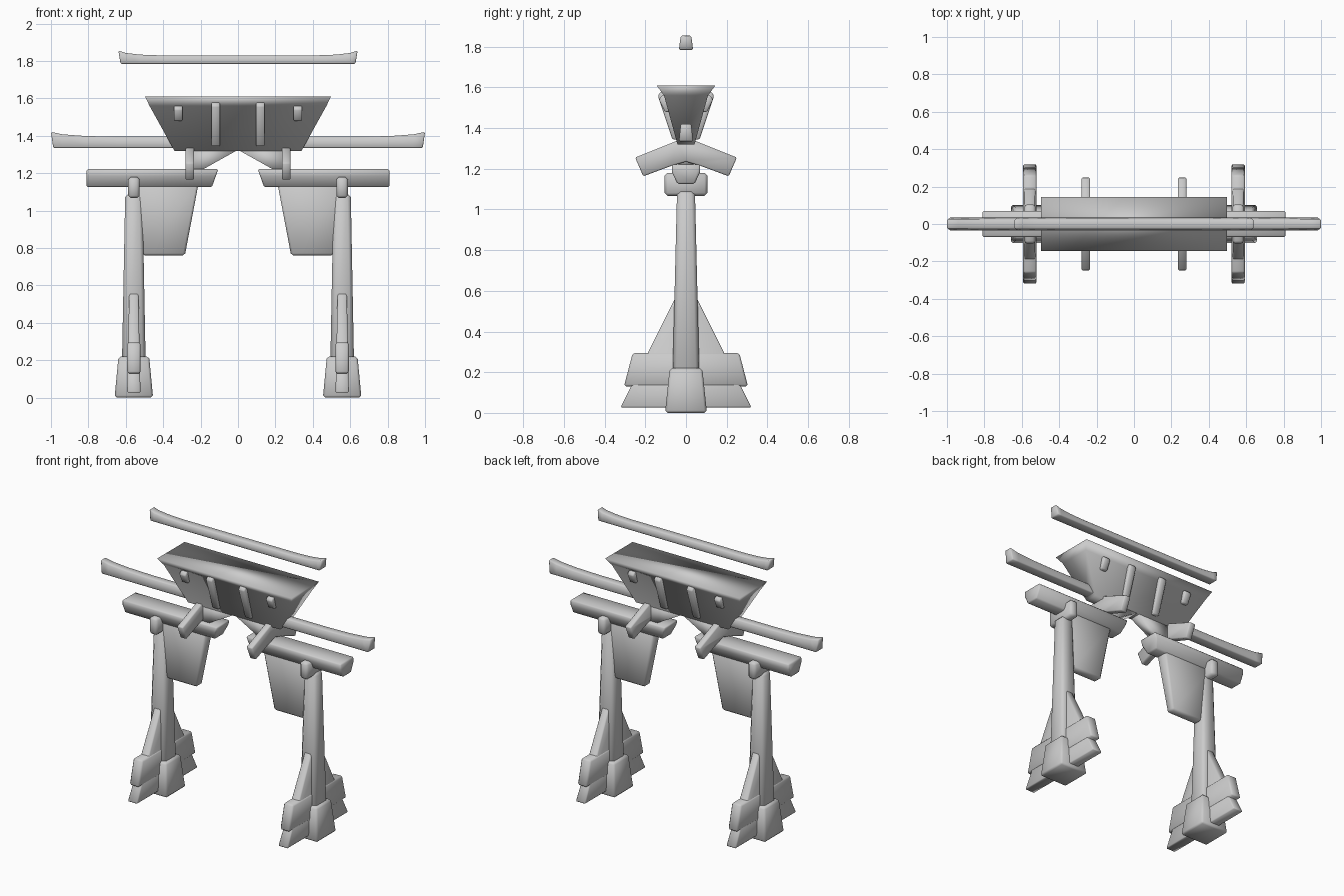
import bpy
import bmesh

if "Cube" in bpy.data.objects:
    bpy.data.objects.remove(bpy.data.objects["Cube"], do_unlink=True)

GREY = (0.6, 0.6, 0.6, 1.0)
stone = bpy.data.materials.new("stone_grey")
stone.use_nodes = True
stone.diffuse_color = GREY
stone.node_tree.nodes["Principled BSDF"].inputs["Base Color"].default_value = GREY


def loft(name, rings, bevel=0.0):
    """Skin matching rings of points and cap both ends."""
    bm = bmesh.new()
    loops = [[bm.verts.new(p) for p in ring] for ring in rings]
    for a, b in zip(loops, loops[1:]):
        for i in range(len(a)):
            j = (i + 1) % len(a)
            bm.faces.new((a[i], a[j], b[j], b[i]))
    bm.faces.new(loops[0][::-1])
    bm.faces.new(loops[-1])
    bmesh.ops.recalc_face_normals(bm, faces=bm.faces)
    for f in bm.faces:
        f.smooth = True
    mesh = bpy.data.meshes.new(name)
    bm.to_mesh(mesh)
    bm.free()
    mesh.materials.append(stone)
    obj = bpy.data.objects.new(name, mesh)
    bpy.context.collection.objects.link(obj)
    if bevel:
        mod = obj.modifiers.new("soft_edges", "BEVEL")
        mod.width = bevel
        mod.segments = 1
    return obj


def taper(name, x, levels, bevel=0.0):
    """Rectangular column from levels of (z, half width, half depth)."""
    return loft(name, [[(x - w, -d, z), (x + w, -d, z), (x + w, d, z), (x - w, d, z)]
                       for z, w, d in levels], bevel)


def slab(name, x, half, outline, bevel=0.0):
    """Side outline of (y, z) points extruded across x."""
    return loft(name, [[(x + s * half, y, z) for y, z in outline] for s in (-1, 1)], bevel)


def symmetric(points):
    """Complete half an outline, mirrored in y."""
    return points + [(-y, z) for y, z in reversed(points) if y]


def swept_beam(name, half, z, height):
    """Long beam whose top lifts toward both ends."""
    rings = []
    stations = [(1.0, 0.026), (0.94, 0.013), (0.82, 0.004), (0.65, 0.0)]
    for side, order in ((-1, stations), (1, stations[::-1])):
        for t, lift in order:
            top = side * half * t
            low = top - side * (0.012 if t == 1 else 0)
            rings.append([(low, -0.035, z), (low, 0.035, z),
                          (top, 0.026, z + height + lift), (top, -0.026, z + height + lift)])
    loft(name, rings, 0.006)


# Long beams: the floating ridge and the one through the tablet
swept_beam("ridge_beam", 0.64, 1.785, 0.045)
swept_beam("middle_beam", 1.0, 1.335, 0.06)

# Flared central tablet
taper("central_tablet", 0, [(1.32, 0.34, 0.042), (1.56, 0.473, 0.108), (1.61, 0.497, 0.145)])

# Raised ribs on both faces of the tablet, leaning with its walls
for face, front in (("front", -1), ("back", 1)):
    for x, low, high in ((0.12, 1.345, 1.578), (0.32, 1.48, 1.56)):
        for side in (-1, 1):
            depth = [0.042 + (z - 1.32) * 0.275 for z in (low, high)]
            outline = [(front * (depth[0] - 0.02), low), (front * (depth[0] + 0.018), low),
                       (front * (depth[1] + 0.025), high - 0.02),
                       (front * (depth[1] + 0.012), high), (front * (depth[1] - 0.02), high)]
            slab(face + "_rib", side * x, 0.023, outline, 0.005)

for side, label in ((1, "left_"), (-1, "right_")):
    s = side
    leg_x = 0.557 * s

    # Sloping brace below the tablet
    loft(label + "brace", [[(0, y, 1.325), (0.26 * s, y, 1.325), (0.26 * s, y, 1.18)]
                           for y in (-0.038, 0.038)])

    # Drooping cross arm
    slab(label + "cross_arm", 0.257 * s, 0.023, symmetric(
        [(0, 1.35), (0.05, 1.335), (0.25, 1.255), (0.21, 1.163), (0.07, 1.215), (0, 1.235)]), 0.006)

    # Short side beam, undercut at its inner end
    section = [(-0.042, 1.125), (0.042, 1.125), (0.07, 1.185), (0.07, 1.222),
               (-0.07, 1.222), (-0.07, 1.185)]
    loft(label + "side_beam",
         [[(s * (0.105 + (1.222 - z) * 0.36), y, z) for y, z in section],
          [(s * 0.81, y, z) for y, z in section]], 0.008)

    # Hanging tapered panel
    taper(label + "hanging_panel", 0.397 * s,
          [(0.76, 0.113, 0.03), (1.14, 0.185, 0.042)], 0.012)

    # Leg, plinth and the bracket through the leg top
    taper(label + "leg", leg_x, [(0.1, 0.065, 0.068), (1.09, 0.046, 0.044)], 0.018)
    taper(label + "plinth", leg_x, [(0.0, 0.103, 0.103), (0.22, 0.082, 0.08)], 0.012)
    taper(label + "leg_bracket", leg_x, [(1.067, 0.031, 0.105), (1.18, 0.031, 0.105)], 0.014)

    # Buttress fin running out to the front and the back
    loft(label + "buttress", [
        [(leg_x - w, -d, z), (leg_x + w, -d, z), (leg_x + w, d, z), (leg_x - w, d, z)]
        for z, w, d in ((0.027, 0.036, 0.322), (0.13, 0.033, 0.27), (0.56, 0.025, 0.055))], 0.006)

    # Foot block clasping the buttress
    slab(label + "foot_block", leg_x, 0.036,
         symmetric([(0.305, 0.13), (0.262, 0.295)]), 0.01)
